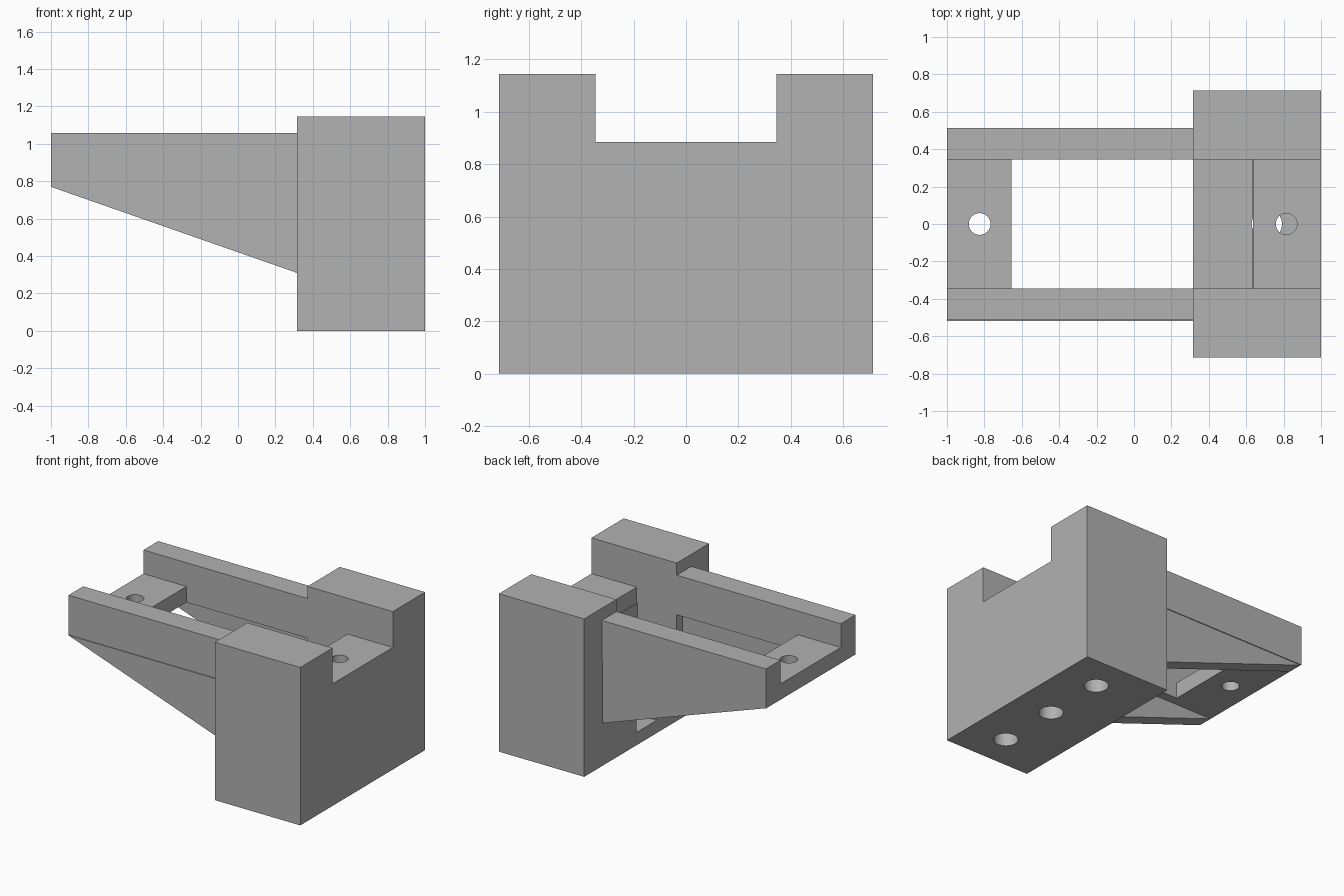
import bpy
from mathutils import Vector

cube = bpy.data.objects.get("Cube")
if cube:
    bpy.data.objects.remove(cube, do_unlink=True)

grey = bpy.data.materials.new("plain_grey")
grey.use_nodes = True
COLOUR = (0.445, 0.445, 0.445, 1)
grey.diffuse_color = COLOUR
grey.node_tree.nodes["Principled BSDF"].inputs["Base Color"].default_value = COLOUR


def prism(name, profile, start, sweep):
    """Extrude a closed profile of 3D points, first moved by start, along sweep."""
    n = len(profile)
    base = [Vector(p) + Vector(start) for p in profile]
    verts = base + [p + Vector(sweep) for p in base]
    faces = [tuple(reversed(range(n))), tuple(range(n, 2 * n))]
    faces += [(i, (i + 1) % n, (i + 1) % n + n, i + n) for i in range(n)]
    mesh = bpy.data.meshes.new(name)
    mesh.from_pydata(verts, [], faces)
    mesh.materials.append(grey)
    obj = bpy.data.objects.new(name, mesh)
    bpy.context.collection.objects.link(obj)
    # Make the normals point outwards whatever the profile direction
    bpy.context.view_layer.objects.active = obj
    bpy.ops.object.select_all(action='DESELECT')
    obj.select_set(True)
    bpy.ops.object.mode_set(mode='EDIT')
    bpy.ops.mesh.select_all(action='SELECT')
    bpy.ops.mesh.normals_make_consistent(inside=False)
    bpy.ops.object.mode_set(mode='OBJECT')
    return obj


def box(name, x, y, z):
    profile = [(x[0], y[0], 0), (x[1], y[0], 0), (x[1], y[1], 0), (x[0], y[1], 0)]
    return prism(name, profile, (0, 0, z[0]), (0, 0, z[1] - z[0]))


def bore(name, x, y, radius, z):
    bpy.ops.mesh.primitive_cylinder_add(
        vertices=48, radius=radius, depth=z[1] - z[0],
        location=(x, y, (z[0] + z[1]) / 2))
    obj = bpy.context.object
    obj.name = name
    obj.data.materials.append(grey)
    return obj


def cut(obj, cutters):
    for cutter in cutters:
        mod = obj.modifiers.new(cutter.name, 'BOOLEAN')
        mod.operation = 'DIFFERENCE'
        mod.solver = 'EXACT'
        mod.object = cutter
        bpy.context.view_layer.objects.active = obj
        bpy.ops.object.modifier_apply(modifier=mod.name)
        bpy.data.objects.remove(cutter, do_unlink=True)


BACK, INNER, SEAT, SHELF = 0.316, 0.345, 0.885, 0.77
HALF, TOP = 0.715, 1.145

# Mounting block with a channel between its two towers
outline = [(-HALF, 0), (HALF, 0), (HALF, TOP), (INNER, TOP),
           (INNER, SEAT), (-INNER, SEAT), (-INNER, TOP), (-HALF, TOP)]
block = prism("mounting_block", [(0, y, z) for y, z in outline],
              (BACK, 0, 0), (1 - BACK, 0, 0))
cut(block, [
    box("cavity_cutter", (0.1, 0.632), (-INNER, INNER), (0.31, 0.8)),
    box("upper_cavity_cutter", (0.1, 0.637), (-INNER, INNER), (SHELF, 1.3)),
    box("nut_slot_cutter", (0.1, 0.83), (-0.116, 0.116), (0.093, 0.22)),
    bore("seat_hole_cutter", 0.815, 0, 0.057, (0.6, 1.3)),
    bore("centre_bore_cutter", 0.71, 0, 0.081, (-0.1, SHELF)),
    bore("right_bore_cutter", 0.71, -0.46, 0.081, (-0.1, 0.4)),
    bore("left_bore_cutter", 0.71, 0.46, 0.081, (-0.1, 0.4)),
])

# Cross plate joining the far ends of the arms
plate = box("end_plate", (-1, -0.655), (-INNER, INNER), (SHELF, SEAT))
cut(plate, [bore("plate_hole_cutter", -0.825, 0, 0.058, (0.6, 1.1))])

# Side arms with tapered gussets under them
for side, sign in (("right", -1), ("left", 1)):
    box(side + "_arm", (-1, BACK), sorted((sign * INNER, sign * 0.513)), (SHELF, 1.057))
    prism(side + "_gusset", [(-1, 0, SHELF), (BACK, 0, SHELF), (BACK, 0, 0.31)],
          (0, sign * 0.405 - 0.006, 0), (0, sign * 0.108, 0))

# Smooth the bores while keeping the corners sharp
for obj in (block, plate):
    bpy.ops.object.select_all(action='DESELECT')
    obj.select_set(True)
    bpy.context.view_layer.objects.active = obj
    bpy.ops.object.shade_smooth_by_angle(angle=0.5)
